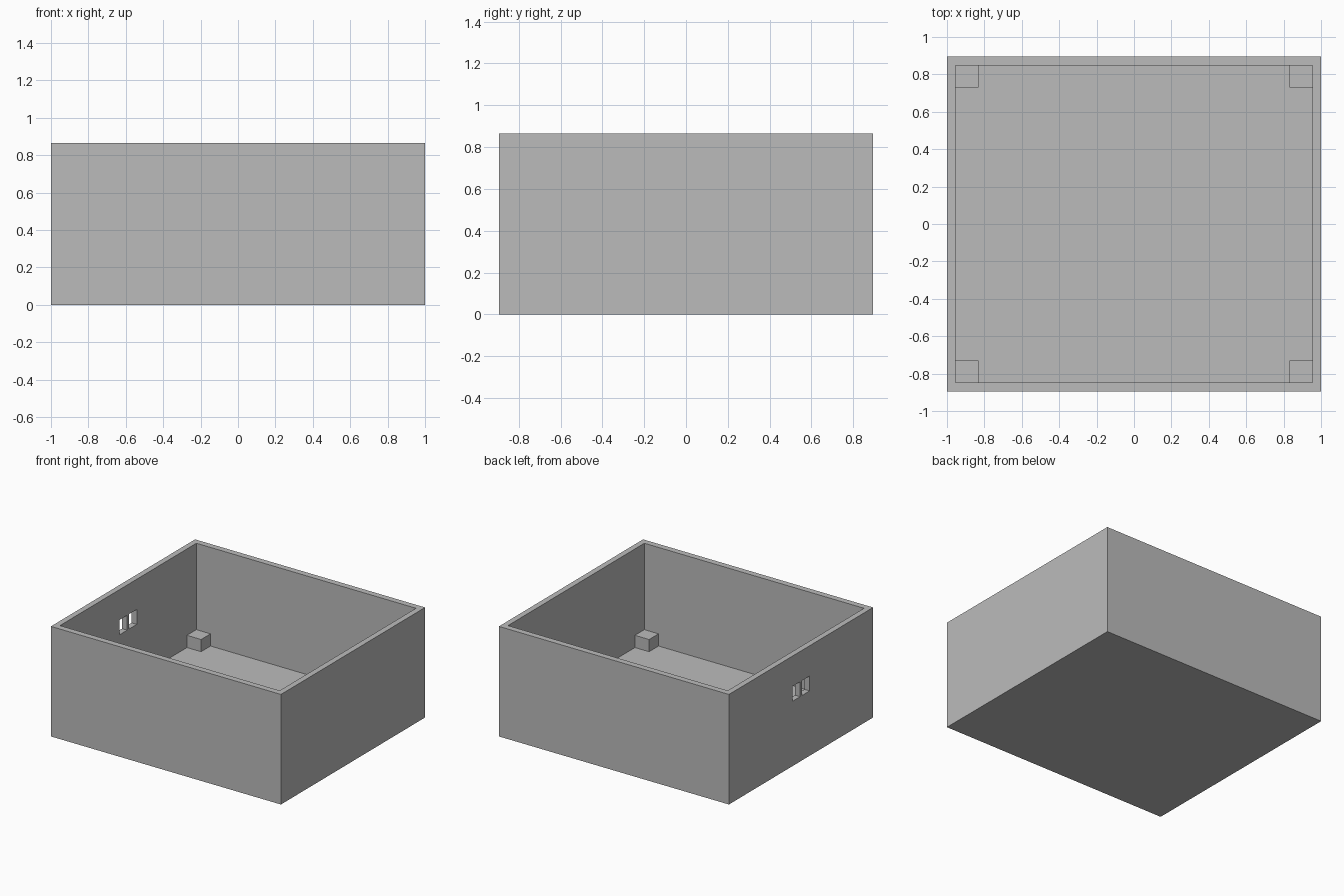
import bpy

if "Cube" in bpy.data.objects:
    bpy.data.objects.remove(bpy.data.objects["Cube"], do_unlink=True)

HALF_X, HALF_Y, HEIGHT = 1.0, 0.895, 0.865
INNER_X, INNER_Y, FLOOR = 0.955, 0.847, 0.09

grey = bpy.data.materials.new("plain grey")
grey.use_nodes = True
colour = (0.5, 0.5, 0.5, 1)
grey.diffuse_color = colour
grey.node_tree.nodes["Principled BSDF"].inputs["Base Color"].default_value = colour


def box(name, low, high):
    """Add a box between two opposite corners."""
    bpy.ops.mesh.primitive_cube_add(size=1, location=[(a + b) / 2 for a, b in zip(low, high)])
    obj = bpy.context.object
    obj.name = name
    obj.scale = [b - a for a, b in zip(low, high)]
    bpy.ops.object.transform_apply(location=False, rotation=False, scale=True)
    obj.data.materials.append(grey)
    return obj


def cut(target, cutter):
    """Subtract the cutter from the target and discard it."""
    cutter.hide_render = True
    mod = target.modifiers.new("opening", 'BOOLEAN')
    mod.operation = 'DIFFERENCE'
    mod.solver = 'EXACT'
    mod.object = cutter
    bpy.context.view_layer.objects.active = target
    bpy.ops.object.modifier_apply(modifier=mod.name)
    bpy.data.objects.remove(cutter, do_unlink=True)


# Open tray: floor and four walls
shell = box("open_box", (-HALF_X, -HALF_Y, 0), (HALF_X, HALF_Y, HEIGHT))
cut(shell, box("cavity", (-INNER_X, -INNER_Y, FLOOR), (INNER_X, INNER_Y, HEIGHT + 0.2)))

# Pair of slots through the right wall
for start in (-0.107, 0.012):
    cut(shell, box("slot", (-HALF_X - 0.1, start, 0.51), (-INNER_X + 0.1, start + 0.095, 0.627)))

# Support block in each inner corner
for x_name, sx in (("right", -1), ("left", 1)):
    for y_name, sy in (("front", -1), ("back", 1)):
        xs = sorted((sx * 0.832, sx * INNER_X))
        ys = sorted((sy * 0.73, sy * INNER_Y))
        box(f"{y_name}_{x_name}_corner_block", (xs[0], ys[0], FLOOR), (xs[1], ys[1], 0.186))
